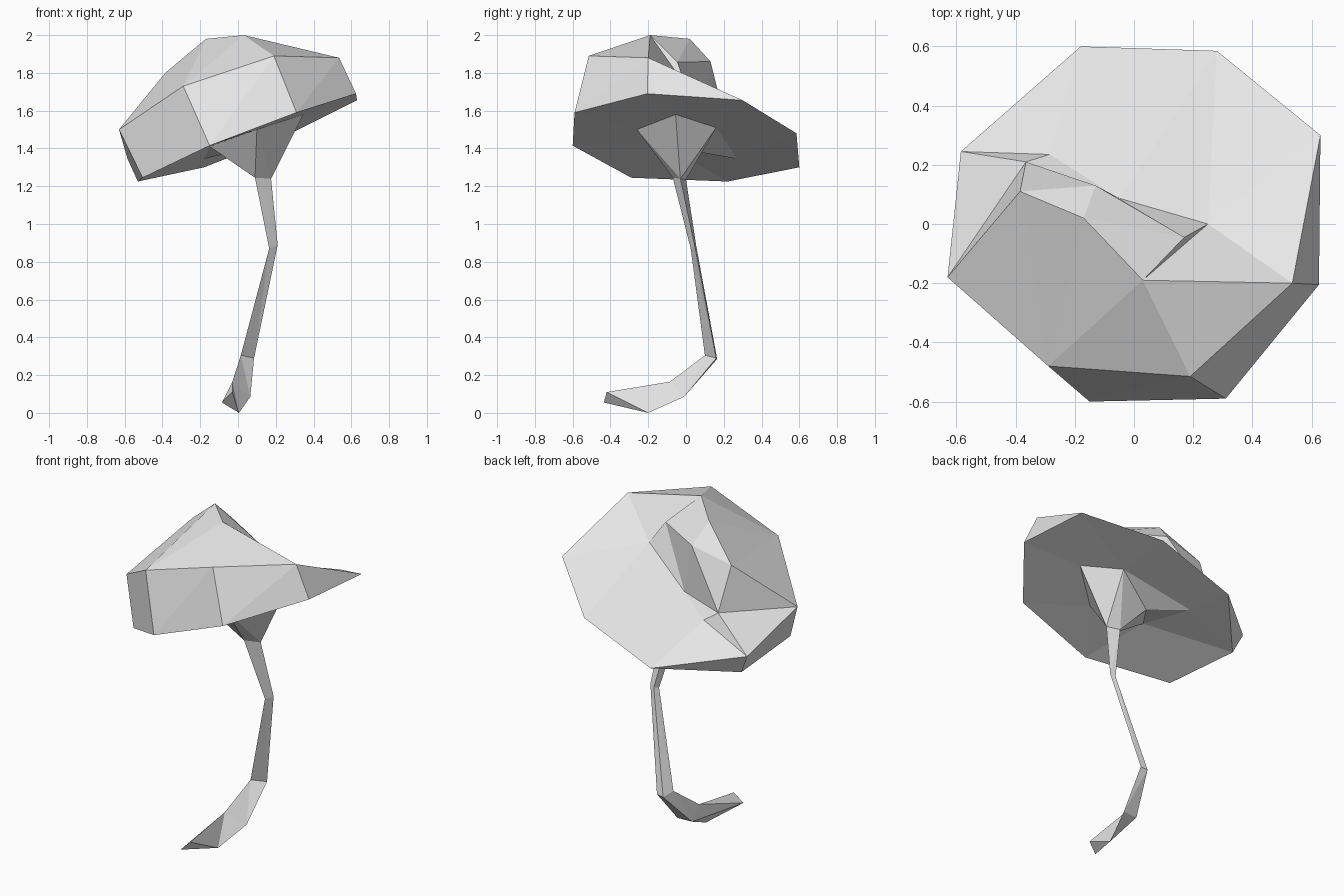
import bpy
import bmesh

default_cube = bpy.data.objects.get("Cube")
if default_cube:
    bpy.data.objects.remove(default_cube, do_unlink=True)

# One plain grey for the whole model
grey = bpy.data.materials.new("plain grey")
grey.use_nodes = True
grey.diffuse_color = (0.8, 0.8, 0.8, 1)
grey.node_tree.nodes["Principled BSDF"].inputs["Base Color"].default_value = (0.8, 0.8, 0.8, 1)


def strip(upper, lower):
    """Faces between two rows of points; repeated points give triangles."""
    faces = []
    for i in range(len(upper) - 1):
        corners = [upper[i], upper[i + 1], lower[i + 1], lower[i]]
        faces.append(list(dict.fromkeys(corners)))
    return faces


def ring_strip(upper, lower):
    return strip(upper + upper[:1], lower + lower[:1])


def build(name, faces):
    """Join faces that share points into one closed flat-shaded object."""
    bm = bmesh.new()
    verts = {}
    for face in faces:
        for point in face:
            if point not in verts:
                verts[point] = bm.verts.new(point)
        bm.faces.new([verts[point] for point in face])
    bmesh.ops.triangulate(bm, faces=[f for f in bm.faces if len(f.verts) > 3])
    bmesh.ops.recalc_face_normals(bm, faces=bm.faces[:])
    mesh = bpy.data.meshes.new(name)
    bm.to_mesh(mesh)
    bm.free()
    mesh.materials.append(grey)
    obj = bpy.data.objects.new(name, mesh)
    bpy.context.collection.objects.link(obj)
    return obj


# Lower rim of the cap, an eight-sided tilted loop
rim_right, rim_front_right = (0.625, -0.205, 1.69), (0.31, -0.59, 1.59)
rim_front, rim_front_left = (-0.15, -0.6, 1.415), (-0.505, -0.29, 1.245)
rim_left, rim_back_left = (-0.53, 0.22, 1.225), (-0.18, 0.6, 1.3)
rim_back, rim_back_right = (0.28, 0.585, 1.48), (0.63, 0.3, 1.655)
rim = [rim_right, rim_front_right, rim_front, rim_front_left,
       rim_left, rim_back_left, rim_back, rim_back_right]

# Shoulder line above the rim, running into it at the back
shoulder = [(0.535, -0.2, 1.88), (0.19, -0.515, 1.89), (-0.29, -0.48, 1.73),
            (-0.63, -0.18, 1.5), (-0.585, 0.245, 1.345)]

# Crest with its folded lip and the crease below it
peak, crest, crest_left, crest_end = (
    (0.03, -0.19, 2.0), (-0.17, 0.02, 1.98), (-0.385, 0.11, 1.8), (-0.365, 0.21, 1.54))
lip_right, lip_left = (0.17, -0.045, 1.857), (-0.13, 0.13, 1.86)
crease_right, crease_mid, crease_left = (
    (0.25, 0.0, 1.73), (-0.05, 0.087, 1.54), (-0.285, 0.235, 1.485))

# Flared top of the stem and a hollow in the underside
flare_right, flare_back, flare_left_back = (
    (0.345, -0.055, 1.58), (0.21, 0.16, 1.51), (-0.03, 0.07, 1.38))
flare_left, flare_front = (-0.15, -0.1, 1.41), (0.1, -0.26, 1.5)
flare = [flare_right, flare_back, flare_left_back, flare_left, flare_front]
hollow = (-0.18, 0.27, 1.345)

cap_faces = []
# Side wall
cap_faces += strip([rim_back_right] + shoulder + [rim_back_left],
                   [rim_back_right] + rim[:6])
# Front crown
cap_faces += strip(shoulder, [peak, peak, crest, crest_left, crest_end])
# Folded lip and the wall beneath it
cap_faces += strip([peak, crest, crest_left, crest_end],
                   [lip_right, lip_left, lip_left, crest_end])
cap_faces += strip([peak, lip_right, lip_left, crest_end],
                   [peak, crease_right, crease_mid, crease_mid])
# Broad sloping back
cap_faces += strip(
    [shoulder[0], rim_back_right, rim_back, rim_back_left, shoulder[-1], crest_end],
    [peak, crease_right, crease_mid, crease_left, crease_left, crease_mid])
# Underside around the flare
under = ring_strip(rim, [flare_right, flare_front, flare_front, flare_left,
                         hollow, hollow, flare_back, flare_right])
cap_faces += [face for face in under if len(face) > 2]
cap_faces += [[flare_back, flare_left_back, hollow],
              [flare_left_back, flare_left, hollow], flare]
build("cap", cap_faces)

# Three-sided stem bending down into a pointed foot
neck = [(0.09, -0.07, 1.245), (0.175, -0.03, 1.24), (0.1, 0.0, 1.235)]
bend = [(0.165, 0.025, 0.87), (0.21, 0.045, 0.89), (0.18, 0.055, 0.88)]
heel = [(0.015, 0.1, 0.305), (0.085, 0.16, 0.29), (0.04, 0.165, 0.285)]
ankle = [(-0.03, -0.085, 0.165), (0.065, -0.01, 0.085), (-0.03, -0.015, 0.085)]
toe = [(-0.03, -0.42, 0.11), (0.005, -0.2, 0.0), (-0.085, -0.435, 0.055)]
rings = [neck, bend, heel, ankle, toe]
stem_faces = [flare, toe]
front, right, back = neck
stem_faces += ring_strip(flare, [right, back, back, front, front])
for above, below in zip(rings, rings[1:]):
    stem_faces += ring_strip(above, below)
build("stem", stem_faces)
